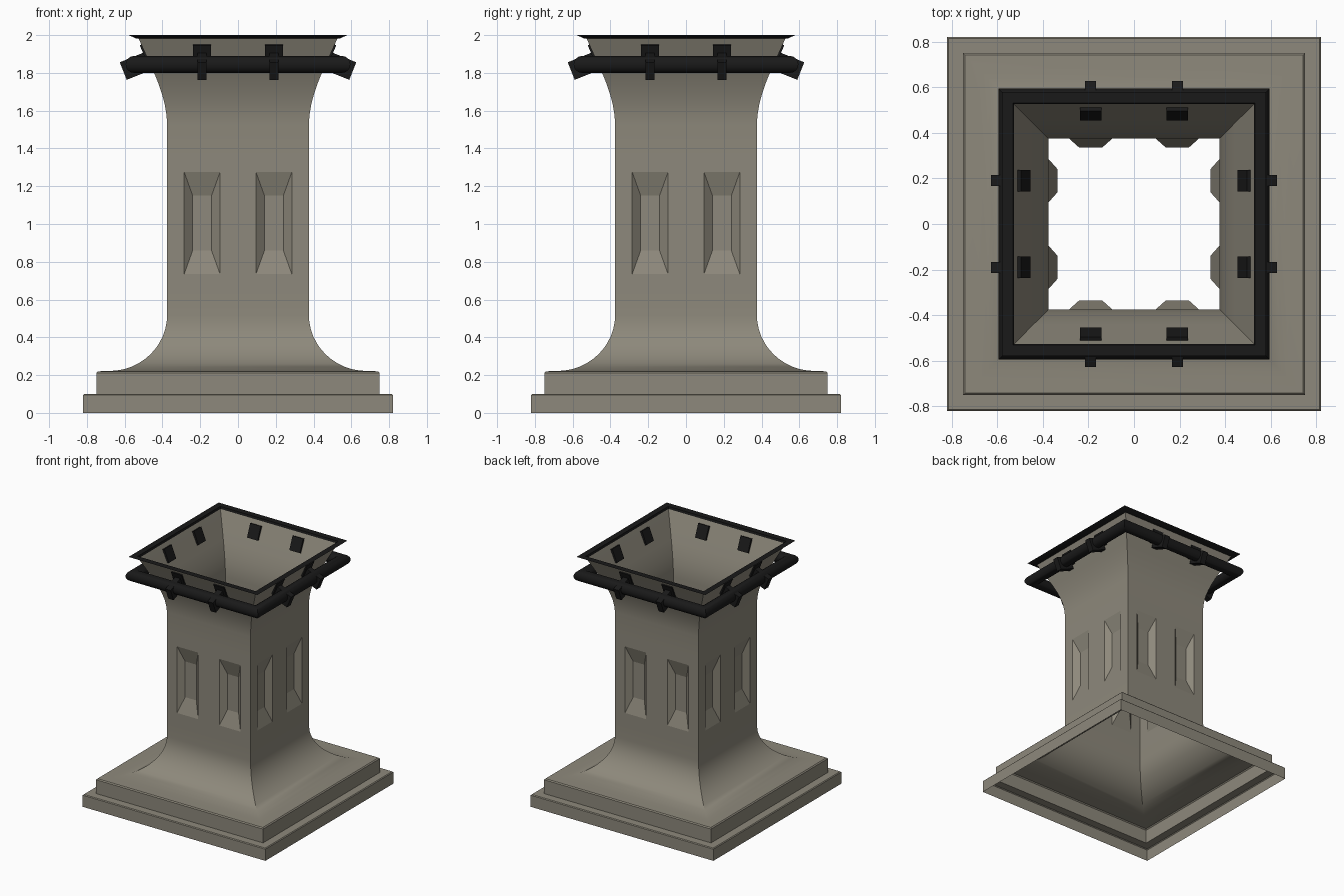
import bpy, bmesh, math
from mathutils import Matrix, Vector

if "Cube" in bpy.data.objects:
    bpy.data.objects.remove(bpy.data.objects["Cube"])


def material(name, rgb):
    m = bpy.data.materials.new(name)
    m.diffuse_color = (*rgb, 1)
    m.use_nodes = True
    m.node_tree.nodes["Principled BSDF"].inputs["Base Color"].default_value = m.diffuse_color
    return m


STONE = material("stone", (0.27, 0.25, 0.20))
BLACK = material("black_metal", (0.01, 0.01, 0.01))


def make_object(name, bm, mat, smooth=True):
    me = bpy.data.meshes.new(name)
    bm.to_mesh(me)
    bm.free()
    me.materials.append(mat)
    ob = bpy.data.objects.new(name, me)
    bpy.context.collection.objects.link(ob)
    if smooth:
        bpy.ops.object.select_all(action='DESELECT')
        ob.select_set(True)
        bpy.context.view_layer.objects.active = ob
        bpy.ops.object.shade_smooth_by_angle(angle=math.radians(30))
    return ob


def square_sweep(name, profile, mat, closed=False):
    """Sweep an (outward, height) profile around a square with mitred corners."""
    bm = bmesh.new()
    rings = [[bm.verts.new((sx * r, sy * r, z))
              for sx, sy in ((-1, -1), (1, -1), (1, 1), (-1, 1))] for r, z in profile]
    n = len(rings)
    for i in range(n if closed else n - 1):
        a, b = rings[i], rings[(i + 1) % n]
        for j in range(4):
            k = (j + 1) % 4
            bm.faces.new((a[j], a[k], b[k], b[j]))
    return make_object(name, bm, mat)


# stepped plinth and concave lower flare (open shell)
S = 0.375
base = [(0.82, 0), (0.82, 0.094), (0.814, 0.10), (0.75, 0.10), (0.75, 0.212), (0.742, 0.22)]
for i in range(13):
    t = math.radians(90 * i / 12)
    base.append((0.68 - 0.305 * math.sin(t), 0.52 - 0.298 * math.cos(t)))
base.append((S, 0.635))
square_sweep("base", base, STONE)

# upper flare
square_sweep("upper_flare", [(S, 1.375), (S, 1.53), (0.379, 1.58), (0.388, 1.635), (0.403, 1.69),
                             (0.420, 1.74), (0.440, 1.79), (0.53, 1.99)], STONE)

# shaft walls with two recessed tapered panels on each side
bm = bmesh.new()
xs = [-S, -0.285, -0.095, 0.095, 0.285, S]
zs = [0.635, 0.735, 1.275, 1.375]


def rect(x0, x1, z0, z1, y):
    return [Vector(p) for p in ((x0, y, z0), (x1, y, z0), (x1, y, z1), (x0, y, z1))]


for side in range(4):
    rot = Matrix.Rotation(side * math.pi / 2, 4, 'Z')

    def face(pts):
        bm.faces.new([bm.verts.new(rot @ p) for p in pts])

    for i in range(5):
        for j in range(3):
            outer = rect(xs[i], xs[i + 1], zs[j], zs[j + 1], -S)
            if j == 1 and i in (1, 3):
                inner = rect(xs[i] + 0.045, xs[i + 1] - 0.045, 0.86, 1.15, -0.335)
                face(inner)
                for k in range(4):
                    m = (k + 1) % 4
                    face([outer[k], outer[m], inner[m], inner[k]])
            else:
                face(outer)
bmesh.ops.remove_doubles(bm, verts=bm.verts, dist=1e-4)
make_object("panelled_shaft", bm, STONE, smooth=False)

# black lip around the mouth
square_sweep("top_lip", [(0.526, 1.982), (0.54, 1.982), (0.578, 2.0), (0.53, 2.0)], BLACK, True)

# black rail around the outside
rail = [(0.55 + 0.045 * math.cos(a), 1.845 + 0.045 * math.sin(a))
        for a in (2 * math.pi * i / 16 for i in range(16))]
square_sweep("rail", rail, BLACK, True)

# rail brackets: wall plate plus arm, two per side, tilted with the wall
bm = bmesh.new()
tilt = Matrix.Rotation(math.radians(22), 4, 'X')


def box(rot, x, r, z, size):
    place = rot @ Matrix.Translation((x, -r, z)) @ tilt @ Matrix.Diagonal((*size, 1))
    bmesh.ops.create_cube(bm, size=1, matrix=place)


for side in range(4):
    rot = Matrix.Rotation(side * math.pi / 2, 4, 'Z')
    for x in (-0.19, 0.19):
        box(rot, x, 0.487, 1.90, (0.095, 0.026, 0.11))
        box(rot, x, 0.545, 1.835, (0.048, 0.135, 0.10))
make_object("rail_brackets", bm, BLACK, smooth=False)
